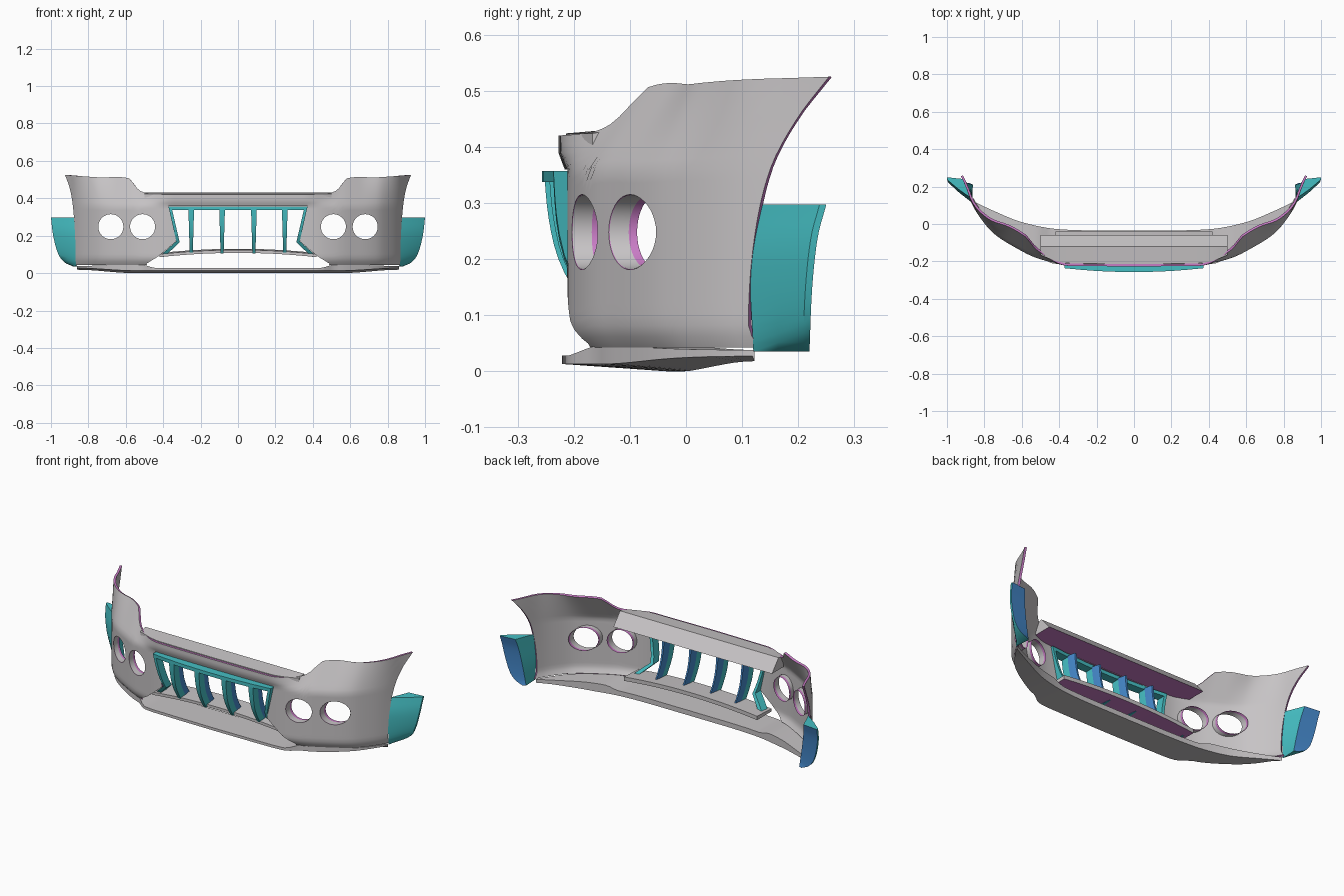
import bpy, bmesh, math

if "Cube" in bpy.data.objects:
    bpy.data.objects.remove(bpy.data.objects["Cube"], do_unlink=True)


def material(name, rgb):
    m = bpy.data.materials.new(name)
    m.use_nodes = True
    m.diffuse_color = (*rgb, 1)
    m.node_tree.nodes["Principled BSDF"].inputs["Base Color"].default_value = (*rgb, 1)
    return m


GREY = material("light grey", (0.57, 0.55, 0.56))
PINK = material("pink rim", (0.58, 0.2, 0.56))
TEAL = material("teal", (0.06, 0.52, 0.55))
BLUE = material("blue", (0.06, 0.25, 0.6))


def curve(*pts):
    """Smooth function through (t, value) points, clamped at both ends."""
    n = len(pts)

    def slope(i):
        a, b = pts[max(i - 1, 0)], pts[min(i + 1, n - 1)]
        return (b[1] - a[1]) / (b[0] - a[0])

    def f(t):
        t = min(max(t, pts[0][0]), pts[-1][0])
        i = max(k for k in range(n - 1) if pts[k][0] <= t)
        (a, p), (b, q) = pts[i], pts[i + 1]
        h, u = b - a, (t - a) / (b - a)
        return (p + (q - p) * u * u * (3 - 2 * u)
                + h * u * (1 - u) * ((1 - u) * slope(i) - u * slope(i + 1)))
    return f


def ramp(a, b, t):
    u = min(max((t - a) / (b - a), 0), 1)
    return u * u * (3 - 2 * u)


def steps(a, b, n):
    return [a + (b - a) * i / n for i in range(n + 1)]


def loft(name, rings, mats, rule=None, closed=True, caps=True):
    """Skin a row of rings; rule(ring, side) picks the material index."""
    bm = bmesh.new()
    rows = [[bm.verts.new(p) for p in r] for r in rings]
    n = len(rows[0])
    for i in range(len(rows) - 1):
        for j in range(n if closed else n - 1):
            k = (j + 1) % n
            f = bm.faces.new((rows[i][j], rows[i + 1][j], rows[i + 1][k], rows[i][k]))
            f.material_index = rule(i, j) if rule else 0
    if closed and caps:
        bm.faces.new(rows[0])
        bm.faces.new(rows[-1])
        bmesh.ops.recalc_face_normals(bm, faces=bm.faces)
    me = bpy.data.meshes.new(name)
    bm.to_mesh(me)
    bm.free()
    ob = bpy.data.objects.new(name, me)
    bpy.context.collection.objects.link(ob)
    for m in mats:
        me.materials.append(m)
    return ob


def smooth(ob, angle=35):
    bpy.ops.object.select_all(action='DESELECT')
    ob.select_set(True)
    bpy.context.view_layer.objects.active = ob
    if ob.modifiers:
        bpy.ops.object.convert(target='MESH')
    bpy.ops.object.shade_smooth_by_angle(angle=math.radians(angle))


# Plan curve, end edge and top edge of the bumper skin
plan = curve((0, -.215), (.3, -.212), (.42, -.207), (.52, -.182), (.6, -.145),
             (.745, -.055), (.82, .03), (.87, .115), (.9, .2), (.925, .255))
end_x = curve((.04, .867), (.2, .871), (.36, .883), (.455, .9), (.525, .925))
top_z = curve((0, .42), (.45, .422), (.53, .435), (.56, .46), (.585, .506),
              (.75, .512), (.925, .525))


def skin(x, z):
    x = abs(x)
    lean = .6 * ramp(.35, .55, x) * (1 - ramp(.65, .92, x))
    lip = .012 * ramp(.36, .385, z) * (1 - ramp(.35, .5, x))
    return plan(x) + lean * max(0, z - .36) - lip + 10 * max(0, .09 - z) ** 2


# Bumper skin with rims in a second colour
columns = []
for s in steps(-1, 1, 120):
    col = []
    for z in steps(.042, top_z(abs(s) * .925), 24):
        x = s * end_x(z)
        col.append((x, skin(x, z), z))
    columns.append(col)
shell = loft("bumper_skin", columns, [GREY, PINK], closed=False)
solid = shell.modifiers.new("thickness", 'SOLIDIFY')
solid.thickness = .012
solid.offset = -1
solid.material_offset_rim = 1

# Cutters: grille opening and lamp holes
half = [(.372, .36), (.33, .17), (.425, .09), (.49, .05), (.47, .02)]
outline = half + [(-x, z) for x, z in reversed(half)]
cutters = [loft("opening_cutter", [[(x, y, z) for x, z in outline] for y in (-.4, -.05)], [PINK])]
LAMP_Z, LAMP_R = .248, .067
lamp_xs = [s * x for s in (-1, 1) for x in (.51, .68)]


def circle(cx, r, y):
    pts = []
    for i in range(40):
        a = math.tau * i / 40
        x, z = cx + r * math.cos(a), LAMP_Z + r * math.sin(a)
        pts.append((x, y(x, z), z))
    return pts


for cx in lamp_xs:
    cutters.append(loft("lamp_cutter", [circle(cx, LAMP_R, lambda x, z, d=d: d)
                                        for d in (-.4, .2)], [PINK]))
for c in cutters:
    c.hide_render = True
    b = shell.modifiers.new("cut", 'BOOLEAN')
    b.operation = 'DIFFERENCE'
    b.solver = 'EXACT'
    b.material_mode = 'TRANSFER'
    b.object = c
smooth(shell)
for c in cutters:
    bpy.data.objects.remove(c, do_unlink=True)

# Lamp tunnels
for cx in lamp_xs:
    rings = [circle(cx, LAMP_R - .001, lambda x, z, d=d: skin(x, z) + d) for d in (.001, .035, .05)]
    smooth(loft("lamp_tunnel", rings, [GREY, PINK], lambda i, j: i, caps=False))

# Upper beam behind the top edge, with coloured underside
rings = []
for x in steps(-.5, .5, 24):
    y = skin(x, .38) + .012
    rings.append([(x, y, .363), (x, y, .424), (x, -.12, .432), (x, -.06, .363)])
smooth(loft("upper_beam", rings, [GREY, PINK], lambda i, j: int(j == 3)))

# Lower bar under the grille
rings = []
for x in steps(-.42, .42, 24):
    z = .108 - .13 * x * x
    rings.append([(x, -.17, z), (x, -.17, z + .016), (x, -.04, z + .022), (x, -.04, z)])
smooth(loft("lower_bar", rings, [GREY, PINK], lambda i, j: int(j == 3)))

# Splitter plate along the bottom
inner_y = curve((0, -.035), (.4, -.028), (.6, .01), (.75, .07), (.86, .122))
rings = []
for x in steps(-.86, .86, 70):
    a = abs(x)
    side, tail = ramp(.44, .52, a), ramp(.55, .86, a)
    yo = skin(x, .05) - .022 + .03 * side
    top = .028 + .018 * side - .008 * tail
    rings.append([(x, yo, .013 + .014 * tail), (x, yo, top),
                  (x, inner_y(a), top), (x, inner_y(a), .018 * tail)])
smooth(loft("splitter", rings, [GREY]))

# Grille frame
face_y = curve((.09, -.17), (.155, -.21), (.21, -.235), (.28, -.25), (.355, -.257))


def front(x, z):
    return face_y(z) + .15 * x * x


path = [(-.42, .09, -.397, .085), (-.375, .13, -.354, .125)]
path += [(-.33 - .042 * u, .17 + .187 * u, -.312 - .04 * u, .165 + .172 * u) for u in steps(0, 1, 5)]
path += [(x, .357, x, .337) for x in steps(-.28, 0, 4)]
path += [(-x, z, -xi, zi) for x, z, xi, zi in reversed(path[:-1])]
rings = []
for x, z, xi, zi in path:
    y = front(x, z)
    rings.append([(x, y, z), (x, y + .05, z), (xi, y + .05, zi), (xi, y, zi)])
loft("grille_frame", rings, [TEAL])

# Grille slats, rear halves in blue
for n, cx in enumerate((-.25, -.085, .085, .25)):
    rings = []
    for z in steps(.105, .345, 10):
        w = .008 + .03 * (z - .1)
        y = front(cx, z) + .003
        rings.append([(cx - w, y, z), (cx + w, y, z), (cx + w, y + .045, z),
                      (cx + w * .4, y + .09, z), (cx - w * .4, y + .09, z), (cx - w, y + .045, z)])
    smooth(loft(f"grille_slat_{n + 1}", rings, [TEAL, BLUE], lambda i, j: int(j in (2, 3, 4))))

# Side wings behind the bumper ends
out_x = curve((.035, .88), (.055, .925), (.1, .96), (.2, .988), (.297, 1))
back_y = curve((.035, .22), (.15, .225), (.24, .235), (.297, .25))
fore_y = curve((.035, .12), (.2, .115), (.297, .135))
for name, s in (("left_wing", 1), ("right_wing", -1)):
    rings = []
    for z in steps(.035, .297, 16):
        xo, yb, yf = out_x(z), back_y(z), fore_y(z)
        xi = .855 + .18 * z
        rings.append([(s * .866, yf, z), (s * ((.866 + xo) / 2 + .006), (yf + yb) / 2 - .006, z),
                      (s * xo, yb - .012, z), (s * xo, yb, z), (s * xi, yb - .01, z)])
    smooth(loft(name, rings, [TEAL, BLUE], lambda i, j: int(j == 3)))
